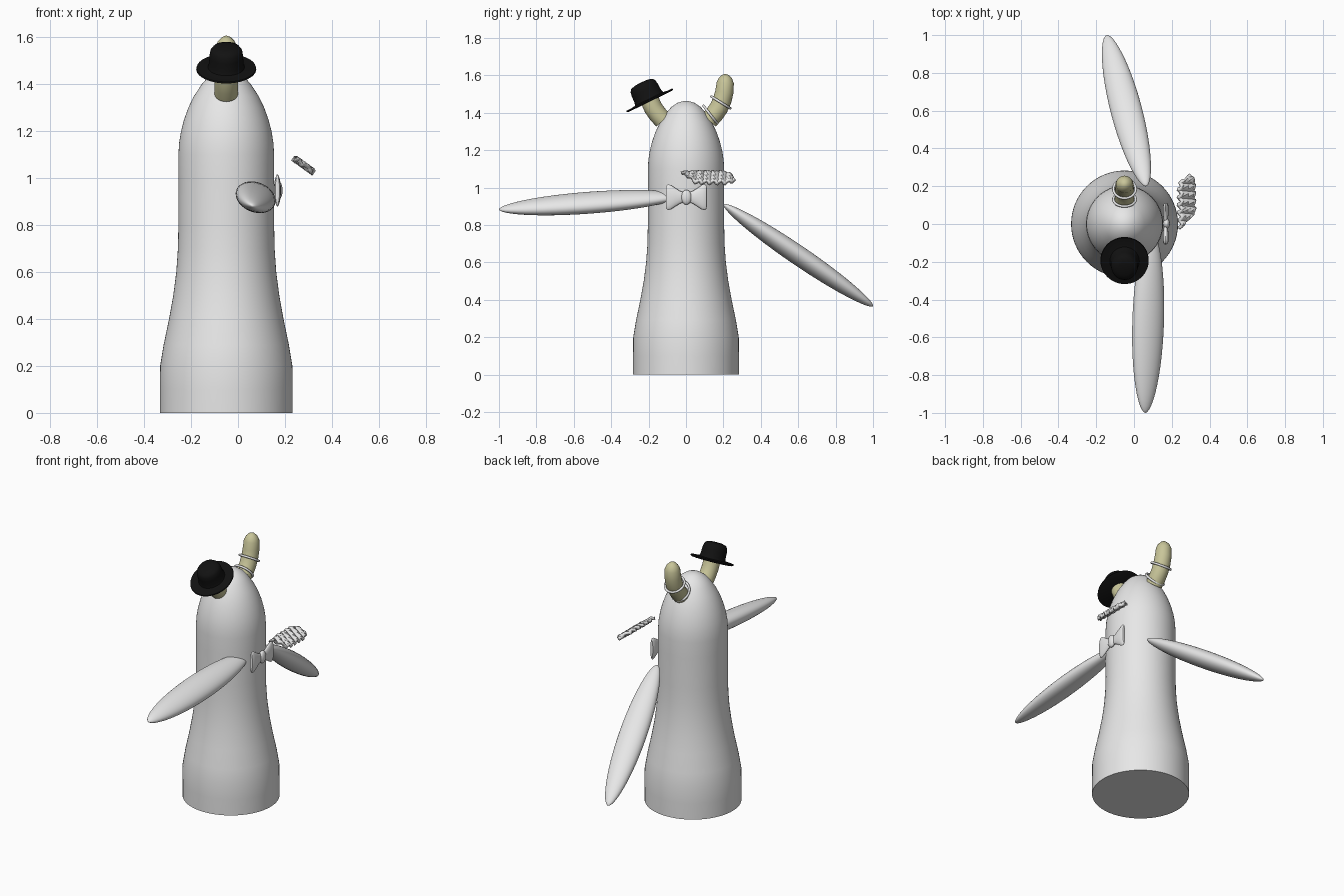
import bpy, bmesh, math
from mathutils import Vector, Matrix

cube = bpy.data.objects.get("Cube")
if cube:
    bpy.data.objects.remove(cube, do_unlink=True)


def material(name, rgb):
    m = bpy.data.materials.new(name)
    m.use_nodes = True
    m.diffuse_color = (*rgb, 1)
    m.node_tree.nodes["Principled BSDF"].inputs["Base Color"].default_value = (*rgb, 1)
    return m


WHITE = material("soft_white", (0.8, 0.8, 0.8))
BONE = material("bone", (0.58, 0.56, 0.32))
BLACK = material("black_felt", (0.006, 0.006, 0.006))
MID_X = -0.05
X, Y, Z = Vector((1, 0, 0)), Vector((0, 1, 0)), Vector((0, 0, 1))


def finish(obj, mat, angle=40):
    obj.data.materials.append(mat)
    bpy.ops.object.select_all(action="DESELECT")
    obj.select_set(True)
    bpy.context.view_layer.objects.active = obj
    bpy.ops.object.shade_smooth_by_angle(angle=math.radians(angle))
    return obj


def from_bmesh(name, bm, mat, angle=40):
    bmesh.ops.recalc_face_normals(bm, faces=bm.faces)
    mesh = bpy.data.meshes.new(name)
    bm.to_mesh(mesh)
    bm.free()
    obj = bpy.data.objects.new(name, mesh)
    bpy.context.collection.objects.link(obj)
    return finish(obj, mat, angle)


def loft(name, stations, mat, sides=32):
    """Skin elliptical sections, each given as (centre, half axis, half axis)."""
    bm = bmesh.new()
    rings = []
    for c, u, v in stations:
        angles = [2 * math.pi * i / sides for i in range(sides)]
        rings.append([bm.verts.new(c + u * math.cos(a) + v * math.sin(a)) for a in angles])
    for a, b in zip(rings, rings[1:]):
        for i in range(sides):
            j = (i + 1) % sides
            bm.faces.new((a[i], a[j], b[j], b[i]))
    bm.faces.new(rings[0])
    bm.faces.new(rings[-1])
    bmesh.ops.remove_doubles(bm, verts=bm.verts, dist=0.0005)
    return from_bmesh(name, bm, mat)


def lathe(name, profile, mat, sides=48, stretch=1):
    return loft(name, [(Z * z, X * r, Y * r * stretch) for r, z in profile], mat, sides)


# Bell-shaped body with a domed head
body = lathe("body", [
    (0.283, 0), (0.283, 0.1), (0.282, 0.2), (0.267, 0.29), (0.244, 0.4), (0.226, 0.5),
    (0.213, 0.6), (0.206, 0.7), (0.204, 0.8), (0.204, 1.0), (0.204, 1.1), (0.201, 1.15),
    (0.193, 1.2), (0.18, 1.25), (0.162, 1.3), (0.138, 1.35), (0.105, 1.4), (0.079, 1.43),
    (0.045, 1.453), (0.02, 1.461), (0.0001, 1.463)], WHITE, 64)
body.location.x = MID_X


# Flat, cigar-shaped arms
def arm(name, start, end, half_wide, half_thick, roll):
    start, end = Vector(start), Vector(end)
    axis = (end - start).normalized()
    side = axis.cross(Z).normalized()
    turn = Matrix.Rotation(math.radians(roll), 3, axis)
    wide = turn @ side * half_wide
    thick = turn @ side.cross(axis) * half_thick
    stations = []
    for i in range(25):
        t = (1 - math.cos(math.pi * i / 24)) / 2
        k = max((4 * t * (1 - t)) ** 0.55, 0.002)
        stations.append((start.lerp(end, t), wide * k, thick * k))
    loft(name, stations, WHITE)


arm("right_arm", (0.09, -0.03, 0.955), (0.06, -1.0, 0.883), 0.088, 0.052, -22)
arm("left_arm", (0.065, 0.2, 0.91), (-0.145, 1.0, 0.365), 0.083, 0.052, 0)


# Curved horns, the right one shorter under the hat
def horn(name, path, side):
    pts = [Vector((MID_X, side * y, z)) for y, z, r in path]
    stations = []
    for i, p in enumerate(pts):
        d = (pts[min(i + 1, len(pts) - 1)] - pts[max(i - 1, 0)]).normalized()
        r = path[i][2]
        stations.append((p, X * r, d.cross(X) * r))
    loft(name, stations, BONE, 24)


bend = [(0.122, 1.36, 0.05), (0.15, 1.39, 0.05), (0.175, 1.425, 0.05), (0.193, 1.465, 0.05)]
horn("left_horn", bend + [(0.205, 1.51, 0.049), (0.21, 1.56, 0.046), (0.21, 1.585, 0.035),
                          (0.21, 1.602, 0.018), (0.21, 1.608, 0.0001)], 1)
horn("right_horn", bend + [(0.2, 1.5, 0.045), (0.2, 1.52, 0.0001)], -1)

# Rings around the left horn
for name, y, z, tilt in (("upper_horn_ring", 0.186, 1.455, -32), ("lower_horn_ring", 0.13, 1.39, -52)):
    bpy.ops.mesh.primitive_torus_add(
        major_radius=0.059, minor_radius=0.007, major_segments=40, minor_segments=10,
        location=(MID_X, y, z), rotation=(math.radians(tilt), 0, 0))
    ring = bpy.context.object
    ring.name = name
    finish(ring, WHITE, 60)

# Round hat tilted outward on the right horn
hat = lathe("hat", [
    (0.0001, -0.004), (0.12, -0.005), (0.128, 0), (0.126, 0.006), (0.1, 0.006), (0.078, 0.01),
    (0.073, 0.025), (0.072, 0.06), (0.068, 0.085), (0.058, 0.099), (0.035, 0.106),
    (0.0001, 0.108)], BLACK, stretch=1.08)
hat.location = (MID_X, -0.193, 1.465)
hat.rotation_euler.x = math.radians(26)

# Bow tie: two flared wings and a knot
tie = Vector((0.168, 0.002, 0.948))
for side, name in ((1, "left_bow_wing"), (-1, "right_bow_wing")):
    wing = [(0.012, 0.026, 0.009), (0.035, 0.034, 0.013), (0.06, 0.05, 0.015), (0.085, 0.066, 0.015),
            (0.1, 0.069, 0.013), (0.108, 0.06, 0.009), (0.11, 0.045, 0.003)]
    loft(name, [(tie + Y * side * y, Z * h, X * t) for y, h, t in wing], WHITE, 24)
knot = [(math.cos(a), math.sin(a)) for a in (math.pi * i / 12 for i in range(13))]
loft("bow_knot", [(tie + X * 0.004 + Z * 0.04 * c, Y * max(s, 0.003) * 0.028, X * max(s, 0.003) * 0.018)
                  for c, s in knot], WHITE, 20)

# Crinkled strip floating beside the bow tie
ROWS, COLS = 26, 6
across, up = Vector((0.81, 0, -0.58)), Vector((0.58, 0, 0.81))
bm = bmesh.new()
grid = []
for i in range(ROWS + 1):
    t = i / ROWS
    half = 0.05 * min(1, 0.2 + 3.5 * t, 0.5 + 4 * (1 - t)) * (1 + 0.12 * (-1) ** (i // 2))
    middle = Vector((0.28, -0.015 + 0.265 * t, 1.056)) - across * 0.035 * max(0, 1 - 5 * t)
    row = []
    for j in range(COLS + 1):
        s = 2 * j / COLS - 1
        ripple = 0.007 * math.sin(t * 42 + s * 2.5)
        row.append(bm.verts.new(middle + across * half * s + up * ripple + Y * 0.012 * s))
    grid.append(row)
for a, b in zip(grid, grid[1:]):
    for j in range(COLS):
        bm.faces.new((a[j], a[j + 1], b[j + 1], b[j]))
strip = from_bmesh("crinkled_strip", bm, WHITE, 30)
shell = strip.modifiers.new("thickness", "SOLIDIFY")
shell.thickness = 0.018
shell.offset = 0
